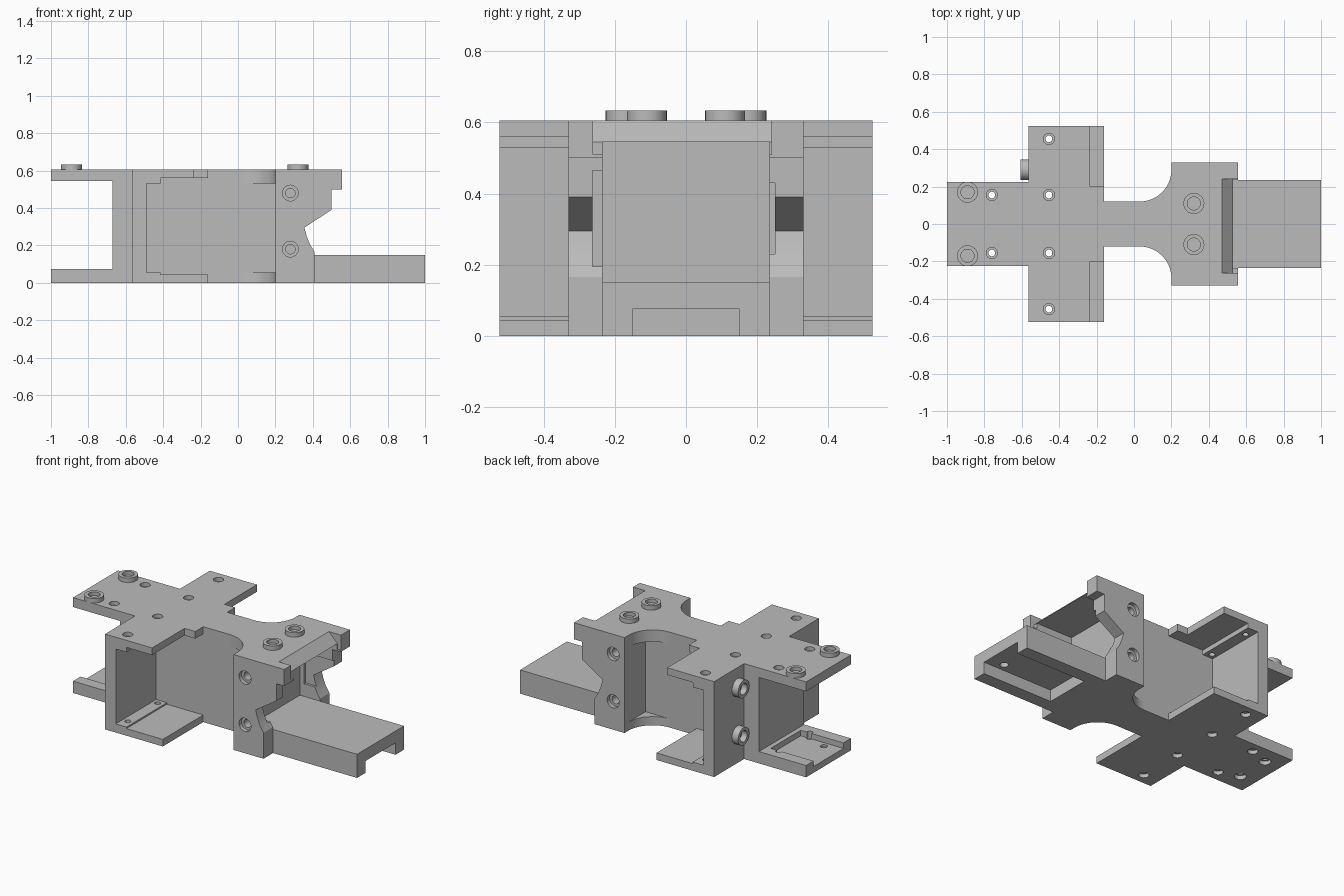
import bpy, bmesh, math
from mathutils import Vector

if "Cube" in bpy.data.objects:
    bpy.data.objects.remove(bpy.data.objects["Cube"])

grey = bpy.data.materials.new("plain grey")
grey.use_nodes = True
GREY = (0.5, 0.5, 0.5, 1)
grey.diffuse_color = GREY
grey.node_tree.nodes["Principled BSDF"].inputs["Base Color"].default_value = GREY
TOP = 0.605


def finish(name, bm):
    bmesh.ops.recalc_face_normals(bm, faces=bm.faces)
    mesh = bpy.data.meshes.new(name)
    bm.to_mesh(mesh)
    bm.free()
    mesh.materials.append(grey)
    obj = bpy.data.objects.new(name, mesh)
    bpy.context.collection.objects.link(obj)
    return obj


def box(name, x, y, z):
    return prism(name, [(x[0], y[0]), (x[1], y[0]), (x[1], y[1]), (x[0], y[1])], z)


def prism(name, outline, span, along_y=False):
    """Extrude an outline upward, or a side profile across the width."""
    bm = bmesh.new()
    place = (lambda a, b, c: (a, c, b)) if along_y else (lambda a, b, c: (a, b, c))
    rings = [[bm.verts.new(place(a, b, c)) for a, b in outline] for c in span]
    for ring in rings:
        bm.faces.new(ring)
    n = len(outline)
    for i in range(n):
        j = (i + 1) % n
        bm.faces.new((rings[0][i], rings[0][j], rings[1][j], rings[1][i]))
    return finish(name, bm)


def turned(name, profile, at, direction, sides=32):
    """Revolve (radius, height) pairs about a direction, with both ends capped."""
    bm = bmesh.new()
    turn = Vector(direction).to_track_quat("Z", "Y")
    rings = []
    for r, h in profile:
        angles = [math.tau * i / sides for i in range(sides)]
        rings.append([bm.verts.new(Vector(at) + turn @ Vector((r * math.cos(a), r * math.sin(a), h)))
                      for a in angles])
    bm.faces.new(rings[0])
    bm.faces.new(rings[-1])
    for lo, hi in zip(rings, rings[1:]):
        for i in range(sides):
            j = (i + 1) % sides
            bm.faces.new((lo[i], lo[j], hi[j], hi[i]))
    return finish(name, bm)


def cut(obj, cutter):
    mod = obj.modifiers.new("cut", "BOOLEAN")
    mod.operation, mod.solver, mod.object = "DIFFERENCE", "EXACT", cutter
    bpy.context.view_layer.objects.active = obj
    bpy.ops.object.modifier_apply(modifier=mod.name)
    bpy.data.objects.remove(cutter)


def hole(obj, at, direction, depth, r=0.03):
    """Stepped screw hole: wide at the mouth, narrower further in."""
    cut(obj, turned("cutter", [(r * 0.6, -depth), (r * 0.6, -0.025), (r, -0.025), (r, 0.02)],
                    at, direction))


def boss(name, at, direction, height):
    turned(name, [(0.056, -0.005), (0.056, height), (0.035, height), (0.035, 0.005)], at, direction)


# Rear neck with its upper plate and channelled lower plate
box("neck_block", (-0.67, -0.55), (-0.225, 0.225), (0, TOP))
upper = box("upper_rear_plate", (-1, -0.6), (-0.225, 0.225), (0.545, TOP))
lower = box("lower_rear_plate", (-1, -0.6), (-0.225, 0.225), (0, 0.075))
cut(lower, box("cutter", (-1.1, -0.7), (-0.15, 0.15), (0.04, 0.1)))
for s in (-1, 1):
    hole(upper, (-0.76, 0.155 * s, TOP), (0, 0, 1), 0.1)
    hole(lower, (-0.76, 0.155 * s, 0), (0, 0, -1), 0.1)
    hole(lower, (-0.89, 0.11 * s, 0), (0, 0, -1), 0.1, 0.035)

# Cross wall with joining bosses on one side and sockets on the other
wall = box("cross_wall", (-0.565, -0.49), (-0.525, 0.525), (0, TOP))
for z in (0.18, 0.48):
    hole(wall, (-0.565, -0.29, z), (-1, 0, 0), 0.05, 0.04)
    boss("wall_boss", (-0.565, 0.29, z), (-1, 0, 0), 0.043)

# Wing flanges, each with a thicker step beside the wall
wing_outline = [(-0.49, -0.525), (-0.235, -0.525), (-0.235, -0.2), (-0.16, -0.2),
                (-0.16, 0.2), (-0.235, 0.2), (-0.235, 0.525), (-0.49, 0.525)]
wing_top = prism("upper_wing", wing_outline, (0.56, TOP))
wing_low = box("lower_wing", (-0.49, -0.16), (-0.525, 0.525), (0, 0.045))
rib_top = box("upper_wing_step", (-0.49, -0.415), (-0.525, 0.525), (0.53, 0.56))
rib_low = box("lower_wing_step", (-0.49, -0.415), (-0.525, 0.525), (0.045, 0.055))
for y in (-0.455, -0.155, 0.155, 0.455):
    for part in (wing_top, rib_top):
        hole(part, (-0.455, y, TOP), (0, 0, 1), 0.1)
    for part in (wing_low, rib_low):
        hole(part, (-0.455, y, 0), (0, 0, -1), 0.1)

# Central web, flared into the end block at top and bottom
box("central_web", (-0.5, 0.25), (-0.12, 0.12), (0, TOP))
arc = [(0.03 + 0.17 * math.sin(a), 0.29 - 0.17 * math.cos(a))
       for a in [math.pi / 2 * i / 16 for i in range(17)]]
flare = arc + [(x, -y) for x, y in reversed(arc)]
prism("upper_flare", flare, (0.53, TOP))
prism("lower_flare", flare, (0, 0.055))

# End block: notched cheeks around a recess with a bevelled roof edge
cheek = [(0.2, 0), (0.41, 0), (0.41, 0.165), (0.385, 0.205), (0.367, 0.25), (0.355, 0.295),
         (0.5, 0.39), (0.5, 0.5), (0.555, 0.5), (0.555, TOP), (0.2, TOP)]
block = prism("end_block", cheek, (-0.33, 0.33), True)
cut(block, box("cutter", (0.27, 0.7), (-0.235, 0.235), (0.15, 0.545)))
cut(block, prism("cutter", [(0.465, 0.61), (0.53, 0.545), (0.53, 0.51), (0.7, 0.51), (0.7, 0.61)],
                 (-0.262, 0.24), True))
cut(block, box("cutter", (0.3, 0.7), (-0.263, -0.2), (0.195, 0.465)))
cut(block, box("cutter", (0.3, 0.7), (0.2, 0.25), (0.23, 0.43)))
for s in (-1, 1):
    for z in (0.18, 0.48):
        hole(block, (0.28, 0.33 * s, z), (0, s, 0), 0.08, 0.042)

# Tongue with a channel underneath
tongue = box("tongue", (0.4, 1), (-0.235, 0.235), (0, 0.15))
cut(tongue, box("cutter", (0.5, 1.1), (-0.15, 0.15), (-0.1, 0.075)))
for s in (-1, 1):
    cut(tongue, turned("cutter", [(0.025, 0), (0.025, 0.12)], (0.89, 0.1 * s, 0), (0, 0, 1)))

# Locating bosses on the top
for x, y in ((-0.89, 0.17), (0.32, 0.11)):
    for s in (-1, 1):
        boss("top_boss", (x, y * s, TOP), (0, 0, 1), 0.028)

# Smooth the curved faces and keep the edges crisp
bpy.ops.object.select_all(action="DESELECT")
for obj in bpy.context.collection.objects:
    if obj.type == "MESH" and obj.data.materials and obj.data.materials[0] == grey:
        obj.select_set(True)
        bpy.context.view_layer.objects.active = obj
bpy.ops.object.shade_smooth_by_angle(angle=math.radians(30))
